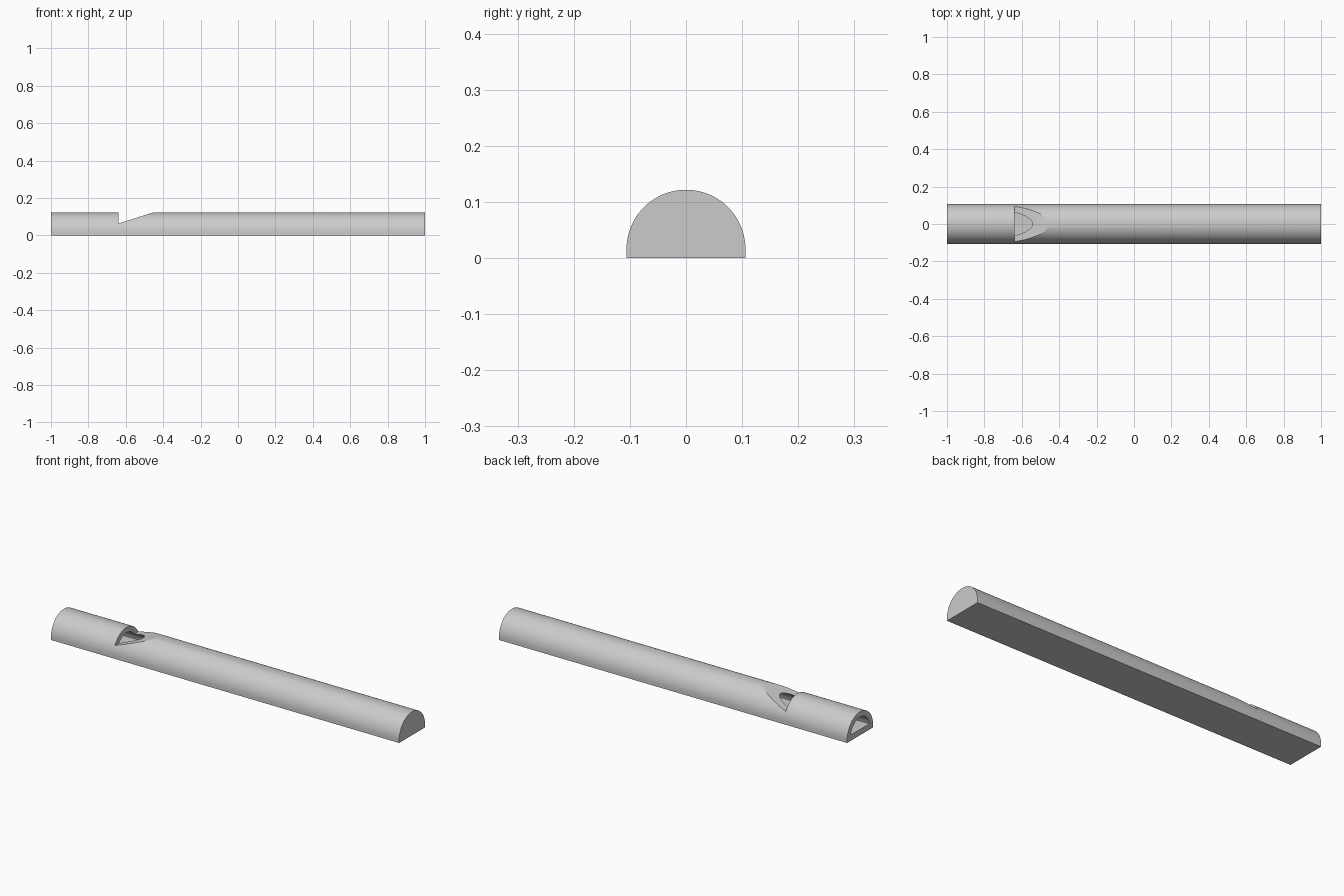
import bpy, bmesh
from math import pi, sin, cos, asin

if "Cube" in bpy.data.objects:
    bpy.data.objects.remove(bpy.data.objects["Cube"], do_unlink=True)

AXIS_Z = 0.0155          # height of the arc centre
OUTER, INNER = 0.106, 0.078
FLOOR = 0.03             # top of the bore floor

grey = bpy.data.materials.new("light_grey")
grey.use_nodes = True
colour = (0.6, 0.6, 0.6, 1)
grey.diffuse_color = colour
grey.node_tree.nodes["Principled BSDF"].inputs["Base Color"].default_value = colour


def prism(name, points, offset):
    """Extrude a closed loop of 3D points along an offset."""
    bm = bmesh.new()
    face = bm.faces.new([bm.verts.new(p) for p in points])
    moved = bmesh.ops.extrude_face_region(bm, geom=[face])["geom"]
    bmesh.ops.translate(bm, vec=offset, verts=[g for g in moved if isinstance(g, bmesh.types.BMVert)])
    bmesh.ops.recalc_face_normals(bm, faces=bm.faces)
    mesh = bpy.data.meshes.new(name)
    bm.to_mesh(mesh)
    bm.free()
    mesh.materials.append(grey)
    obj = bpy.data.objects.new(name, mesh)
    bpy.context.collection.objects.link(obj)
    return obj


def arch(x, radius, start, steps=64):
    """Arc across y from a start angle to its mirror image."""
    angles = [start + (pi - 2 * start) * i / steps for i in range(steps + 1)]
    return [(x, radius * cos(a), AXIS_Z + radius * sin(a)) for a in angles]


# Tube body: half-round top on short upright sides
outline = arch(-1, OUTER, 0) + [(-1, -OUTER, 0), (-1, OUTER, 0)]
body = prism("whistle_body", outline, (2, 0, 0))

# Bore: open at the mouth end, closed at the far end
bore = prism("bore_cutter", arch(-1.05, INNER, asin((FLOOR - AXIS_Z) / INNER)), (2.02, 0, 0))

# Sound window: upright back face and a sloping ramp
run, rise = 0.185, 0.0585
window = prism("window_cutter", [(-0.64, -0.2, 0.063), (-0.64, -0.2, 0.063 + 2 * rise),
                                 (-0.64 + 2 * run, -0.2, 0.063 + 2 * rise)], (0, 0.4, 0))

bpy.ops.object.select_all(action='DESELECT')
bpy.context.view_layer.objects.active = body
body.select_set(True)
for cutter in (bore, window):
    cutter.hide_render = True
    cut = body.modifiers.new(cutter.name, 'BOOLEAN')
    cut.operation, cut.solver, cut.object = 'DIFFERENCE', 'EXACT', cutter
    bpy.ops.object.modifier_apply(modifier=cut.name)
    bpy.data.objects.remove(cutter, do_unlink=True)

bpy.ops.object.shade_smooth_by_angle(angle=pi / 9)
